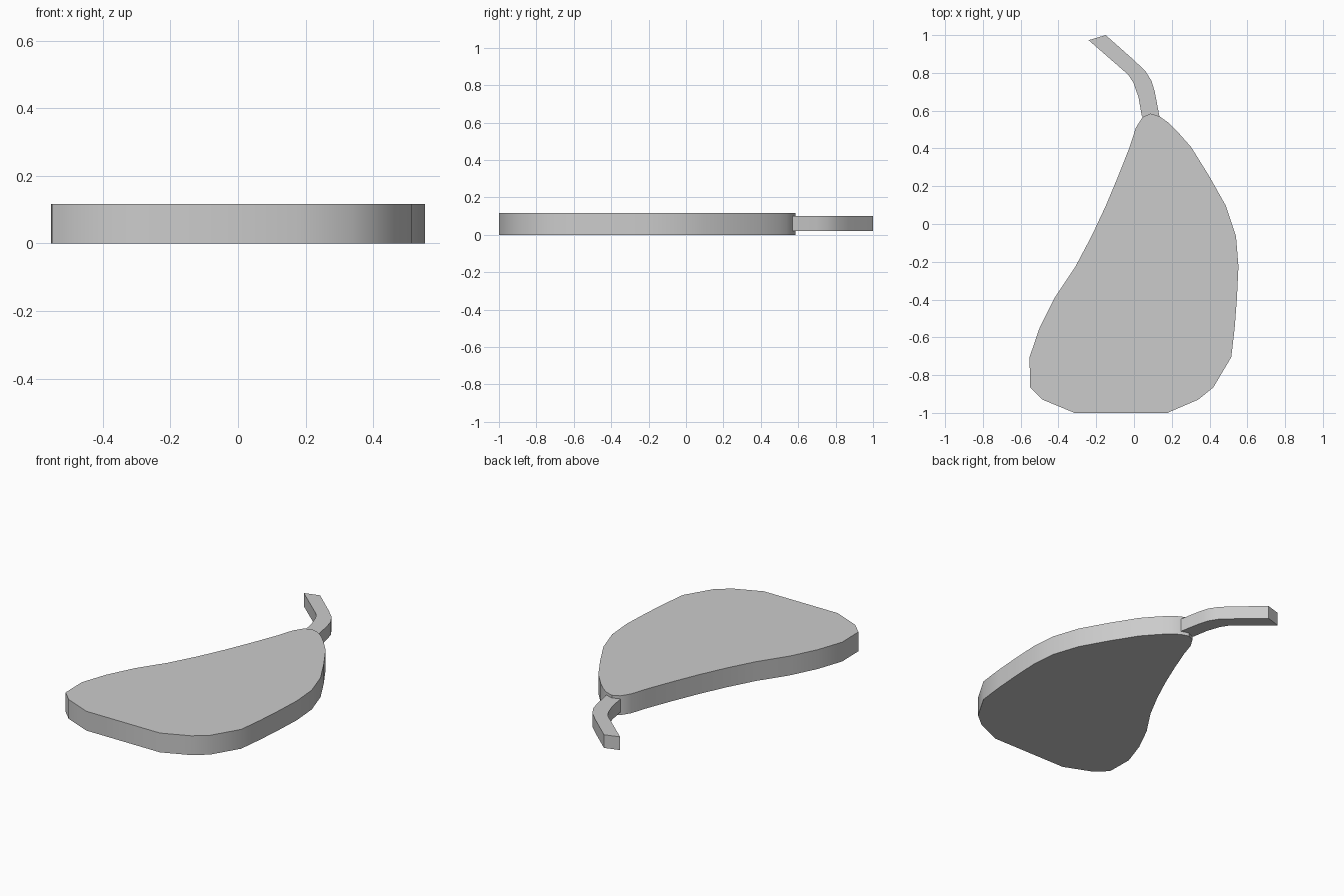
import bpy, bmesh, math

if "Cube" in bpy.data.objects:
    bpy.data.objects.remove(bpy.data.objects["Cube"])


def slab(name, outline, z0, z1, angle):
    """Extrude a flat outline between two heights, soft sides with crisp rims."""
    bm = bmesh.new()
    face = bm.faces.new([bm.verts.new((x, y, z0)) for x, y in outline])
    ext = bmesh.ops.extrude_face_region(bm, geom=[face], use_keep_orig=True)
    for v in ext["geom"]:
        if isinstance(v, bmesh.types.BMVert):
            v.co.z = z1
    bmesh.ops.recalc_face_normals(bm, faces=bm.faces[:])
    mesh = bpy.data.meshes.new(name)
    bm.to_mesh(mesh)
    bm.free()
    obj = bpy.data.objects.new(name, mesh)
    bpy.context.collection.objects.link(obj)
    bpy.ops.object.select_all(action='DESELECT')
    obj.select_set(True)
    bpy.context.view_layer.objects.active = obj
    bpy.ops.object.shade_smooth_by_angle(angle=math.radians(angle))
    return obj


# Pear body: flat base, leaning left side, bulging right side
slab("pear_body", [
    (0.177, -1.0), (0.34, -0.93), (0.42, -0.865), (0.515, -0.705),
    (0.533, -0.55), (0.545, -0.39), (0.553, -0.225), (0.54, -0.065),
    (0.487, 0.095), (0.40, 0.25), (0.304, 0.405), (0.225, 0.495),
    (0.18, 0.538), (0.135, 0.57), (0.087, 0.585), (0.045, 0.565),
    (0.01, 0.51), (-0.024, 0.405), (-0.085, 0.25), (-0.15, 0.095),
    (-0.225, -0.065), (-0.31, -0.225), (-0.42, -0.39), (-0.50, -0.55),
    (-0.553, -0.705), (-0.55, -0.865), (-0.484, -0.93), (-0.315, -1.0),
], 0.0, 0.117, 35)

# Curved stem, slightly thinner than the body
slab("stem", [
    (0.135, 0.568), (0.11, 0.70), (0.093, 0.757), (0.06, 0.81),
    (-0.003, 0.87), (-0.15, 1.0), (-0.24, 0.973), (-0.03, 0.79),
    (-0.003, 0.748), (0.024, 0.67), (0.042, 0.568),
], 0.02, 0.10, 35)
